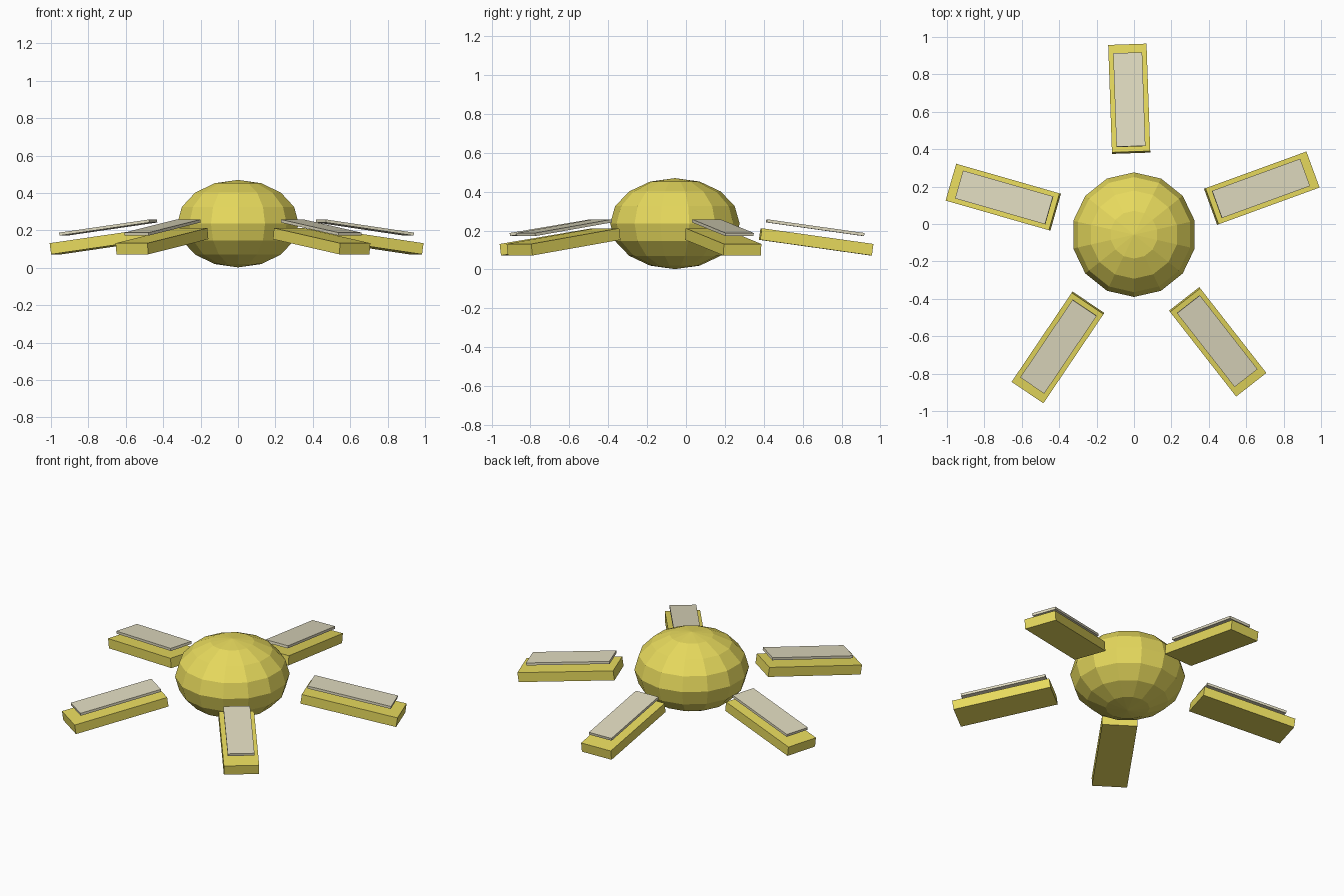
import bpy
from math import radians
from mathutils import Matrix, Vector

if "Cube" in bpy.data.objects:
    bpy.data.objects.remove(bpy.data.objects["Cube"])

HUB = Vector((0, -0.057, 0))  # shared centre of body and arms


def material(name, color):
    m = bpy.data.materials.new(name)
    m.diffuse_color = (*color, 1)
    m.use_nodes = True
    m.node_tree.nodes["Principled BSDF"].inputs["Base Color"].default_value = m.diffuse_color
    return m


yellow = material("yellow", (0.80, 0.70, 0.11))
cream = material("cream", (0.74, 0.70, 0.52))


def slab(name, size, radius, z, angle, mat):
    """Box reaching outward from the hub, its outer end drooping 8 degrees."""
    bpy.ops.mesh.primitive_cube_add(size=1)
    ob = bpy.context.object
    ob.name = name
    ob.data.transform(Matrix.Diagonal((*size, 1)))
    ob.matrix_world = (Matrix.Translation(HUB)
                       @ Matrix.Rotation(radians(angle), 4, 'Z')
                       @ Matrix.Translation((radius, 0, z))
                       @ Matrix.Rotation(radians(8), 4, 'Y'))
    ob.data.materials.append(mat)


# Flattened faceted body
bpy.ops.mesh.primitive_uv_sphere_add(segments=14, ring_count=8, radius=1)
body = bpy.context.object
body.name = "body"
body.data.transform(Matrix.Diagonal((0.333, 0.333, 0.234, 1)))
body.location = HUB + Vector((0, 0, 0.236))
body.data.materials.append(yellow)

# Five arms with a thin panel floating above each
for i in range(5):
    a = 20 + 72 * i
    slab(f"arm_{i + 1}", (0.58, 0.205, 0.06), 0.727, 0.142, a, yellow)
    slab(f"arm_panel_{i + 1}", (0.505, 0.155, 0.016), 0.722, 0.215, a, cream)
